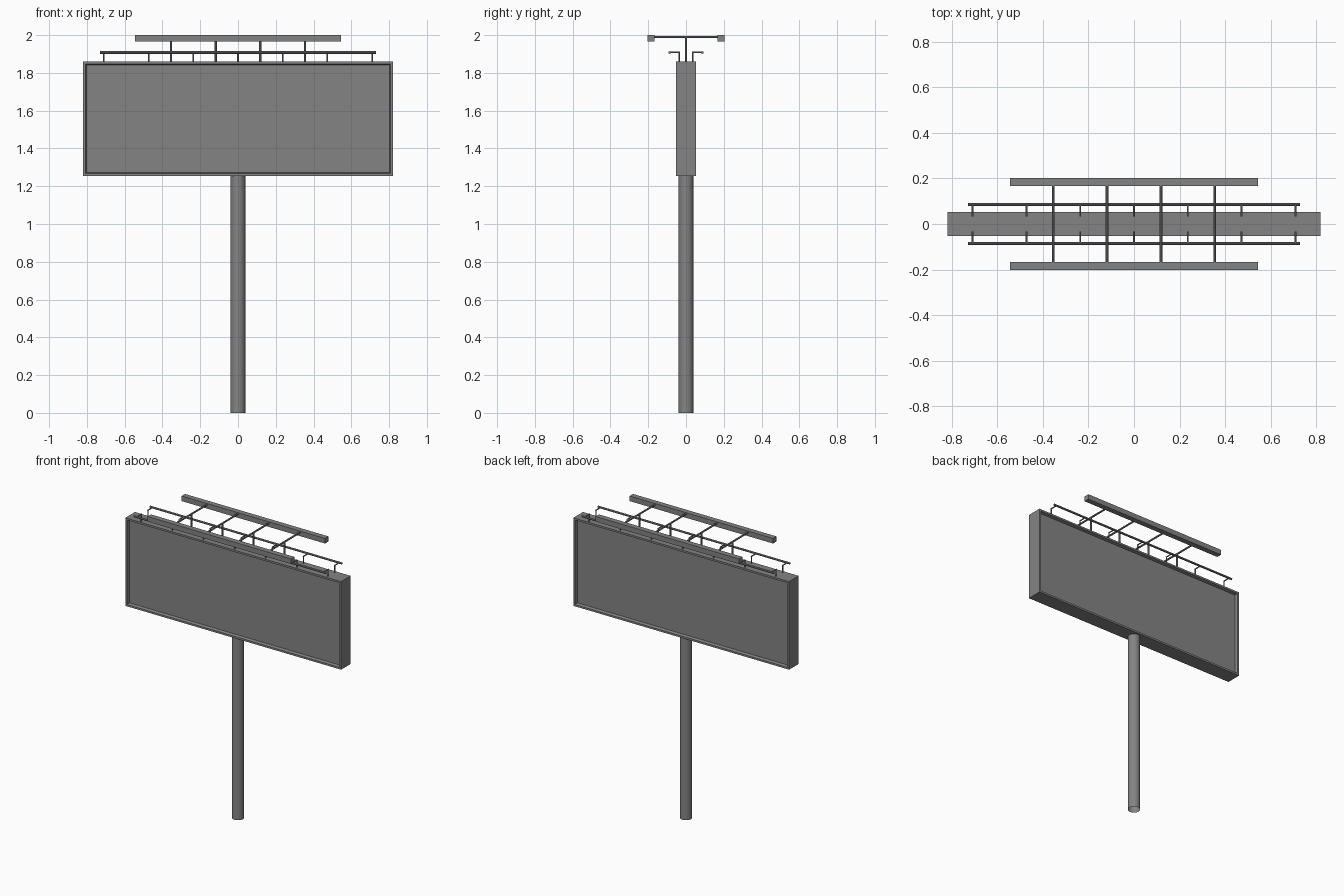
import bpy
import bmesh
from mathutils import Vector

cube = bpy.data.objects.get("Cube")
if cube:
    bpy.data.objects.remove(cube, do_unlink=True)

# Single painted steel material
steel = bpy.data.materials.new("grey_steel")
steel.use_nodes = True
GREY = (0.23, 0.23, 0.23, 1)
steel.diffuse_color = GREY
steel.node_tree.nodes["Principled BSDF"].inputs["Base Color"].default_value = GREY


def finish(name, bm, smooth=False):
    mesh = bpy.data.meshes.new(name)
    bm.to_mesh(mesh)
    bm.free()
    mesh.materials.append(steel)
    obj = bpy.data.objects.new(name, mesh)
    bpy.context.collection.objects.link(obj)
    if smooth:
        bpy.ops.object.select_all(action="DESELECT")
        obj.select_set(True)
        bpy.context.view_layer.objects.active = obj
        bpy.ops.object.shade_smooth_by_angle()
    return obj


def add_box(bm, low, high):
    low, high = Vector(low), Vector(high)
    verts = bmesh.ops.create_cube(bm, size=1)["verts"]
    for v in verts:
        v.co = (low + high) / 2 + v.co * (high - low)


def box(name, low, high):
    bm = bmesh.new()
    add_box(bm, low, high)
    return finish(name, bm)


def add_rod(bm, start, end, radius, sides=8, capped=True):
    start, end = Vector(start), Vector(end)
    axis = end - start
    verts = bmesh.ops.create_cone(bm, cap_ends=capped, segments=sides, radius1=radius,
                                  radius2=radius, depth=axis.length)["verts"]
    turn = Vector((0, 0, 1)).rotation_difference(axis)
    for v in verts:
        v.co = turn @ v.co + (start + end) / 2


# Pole, an open tube
bm = bmesh.new()
add_rod(bm, (0, 0, 0), (0, 0, 1.256), 0.039, 24, capped=False)
finish("pole", bm, smooth=True)

# Sign cabinet with a recessed panel on both long faces
PANEL_TOP = 1.86
bm = bmesh.new()
add_box(bm, (-0.82, -0.052, 1.255), (0.82, 0.052, PANEL_TOP))
bm.normal_update()
fronts = [f for f in bm.faces if abs(f.normal.y) > 0.9]
bmesh.ops.inset_individual(bm, faces=fronts, thickness=0.018)
bmesh.ops.inset_individual(bm, faces=fronts, thickness=0.007, depth=-0.02)
finish("sign_cabinet", bm)

# Handrails with bent brackets on each side of the cabinet top
RAIL_Z = 1.908
for side, label in ((-1, "front"), (1, "back")):
    bm = bmesh.new()
    add_rod(bm, (-0.73, side * 0.086, RAIL_Z), (0.73, side * 0.086, RAIL_Z), 0.007)
    finish(label + "_rail", bm, smooth=True)
    bm = bmesh.new()
    for i in range(-3, 4):
        x = i * 0.2365
        add_rod(bm, (x, side * 0.036, PANEL_TOP - 0.01), (x, side * 0.036, RAIL_Z + 0.003), 0.004)
        add_rod(bm, (x, side * 0.033, RAIL_Z), (x, side * 0.086, RAIL_Z), 0.004)
    finish(label + "_rail_brackets", bm, smooth=True)

# Lamp supports: upright posts carrying cross arms
bm = bmesh.new()
for i in (-1.5, -0.5, 0.5, 1.5):
    x = i * 0.2365
    add_rod(bm, (x, 0, PANEL_TOP - 0.01), (x, 0, 1.99), 0.006)
    add_rod(bm, (x, -0.17, 1.99), (x, 0.17, 1.99), 0.006)
finish("lamp_supports", bm, smooth=True)

# Long lamp housings
box("front_lamp", (-0.545, -0.203, 1.965), (0.545, -0.166, 2.0))
box("back_lamp", (-0.545, 0.166, 1.965), (0.545, 0.203, 2.0))
